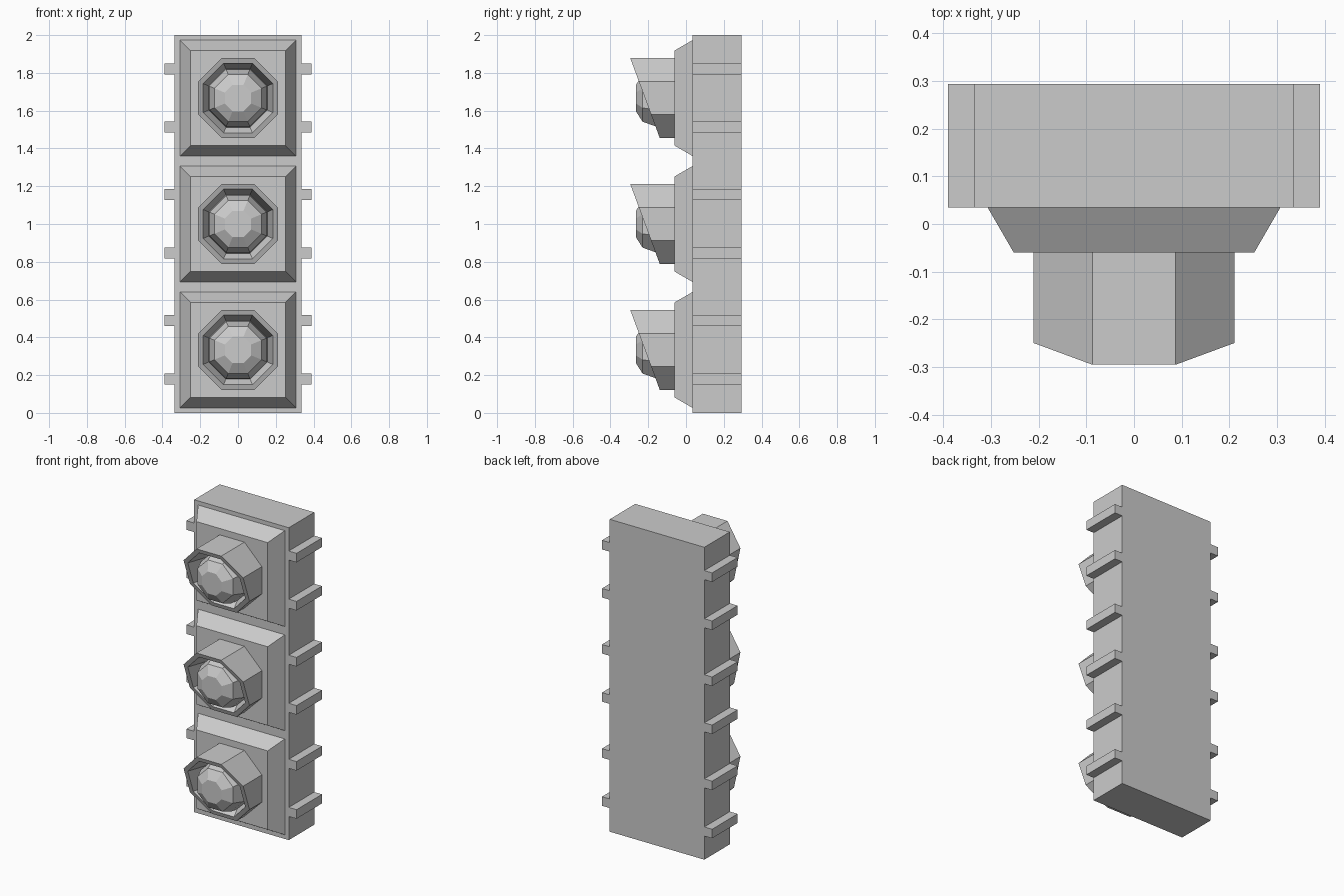
import bpy, bmesh
from math import sin, cos, pi

if "Cube" in bpy.data.objects:
    bpy.data.objects.remove(bpy.data.objects["Cube"])

PITCH = 2 / 3


def finish(name, bm):
    bmesh.ops.recalc_face_normals(bm, faces=bm.faces)
    mesh = bpy.data.meshes.new(name)
    bm.to_mesh(mesh)
    bm.free()
    obj = bpy.data.objects.new(name, mesh)
    bpy.context.collection.objects.link(obj)
    return obj


def box(name, x0, x1, y0, y1, z0, z1):
    bm = bmesh.new()
    bmesh.ops.create_cube(bm, size=1)
    for v in bm.verts:
        v.co = ((x0 + x1) / 2 + v.co.x * (x1 - x0),
                (y0 + y1) / 2 + v.co.y * (y1 - y0),
                (z0 + z1) / 2 + v.co.z * (z1 - z0))
    return finish(name, bm)


def loft(name, sides, zc, rings, caps=(True, True)):
    """Skin flat-sided rings given as (apothem, y or function of local z)."""
    bm = bmesh.new()
    loops = []
    for apothem, y in rings:
        r = apothem / cos(pi / sides)
        loop = []
        for i in range(sides):
            a = 2 * pi * (i + 0.5) / sides
            x, z = r * cos(a), r * sin(a)
            loop.append(bm.verts.new((x, y(z) if callable(y) else y, zc + z)))
        loops.append(loop)
    for a, b in zip(loops, loops[1:]):
        for i in range(sides):
            j = (i + 1) % sides
            bm.faces.new((a[i], a[j], b[j], b[i]))
    for use, loop in zip(caps, (loops[0], loops[-1])):
        if use:
            bm.faces.new(loop)
    return finish(name, bm)


def slant(z):
    return -0.217 - 0.369 * z


# Housing slab
box("housing", -0.335, 0.335, 0.035, 0.293, 0, 2)

for n in range(3):
    zc = PITCH * (n + 0.5)
    # Bevelled square mounting plate
    loft("lamp_plate", 4, zc, [(0.307, 0.035), (0.252, -0.06)])
    # Slanted octagonal hood with a tapered recess
    loft("lamp_hood", 8, zc, [(0.211, -0.06), (0.211, slant), (0.184, slant),
                              (0.155, -0.10)])
    # Faceted domed lens
    loft("lamp_lens", 8, zc, [(0.155, -0.10), (0.15, -0.16), (0.125, -0.23),
                              (0.07, -0.265)])
    # Side cooling fins
    for dz in (-0.153, 0.155):
        for s in (-1, 1):
            x = sorted((s * 0.33, s * 0.39))
            box("side_fin", *x, 0.035, 0.293, zc + dz - 0.029, zc + dz + 0.029)
